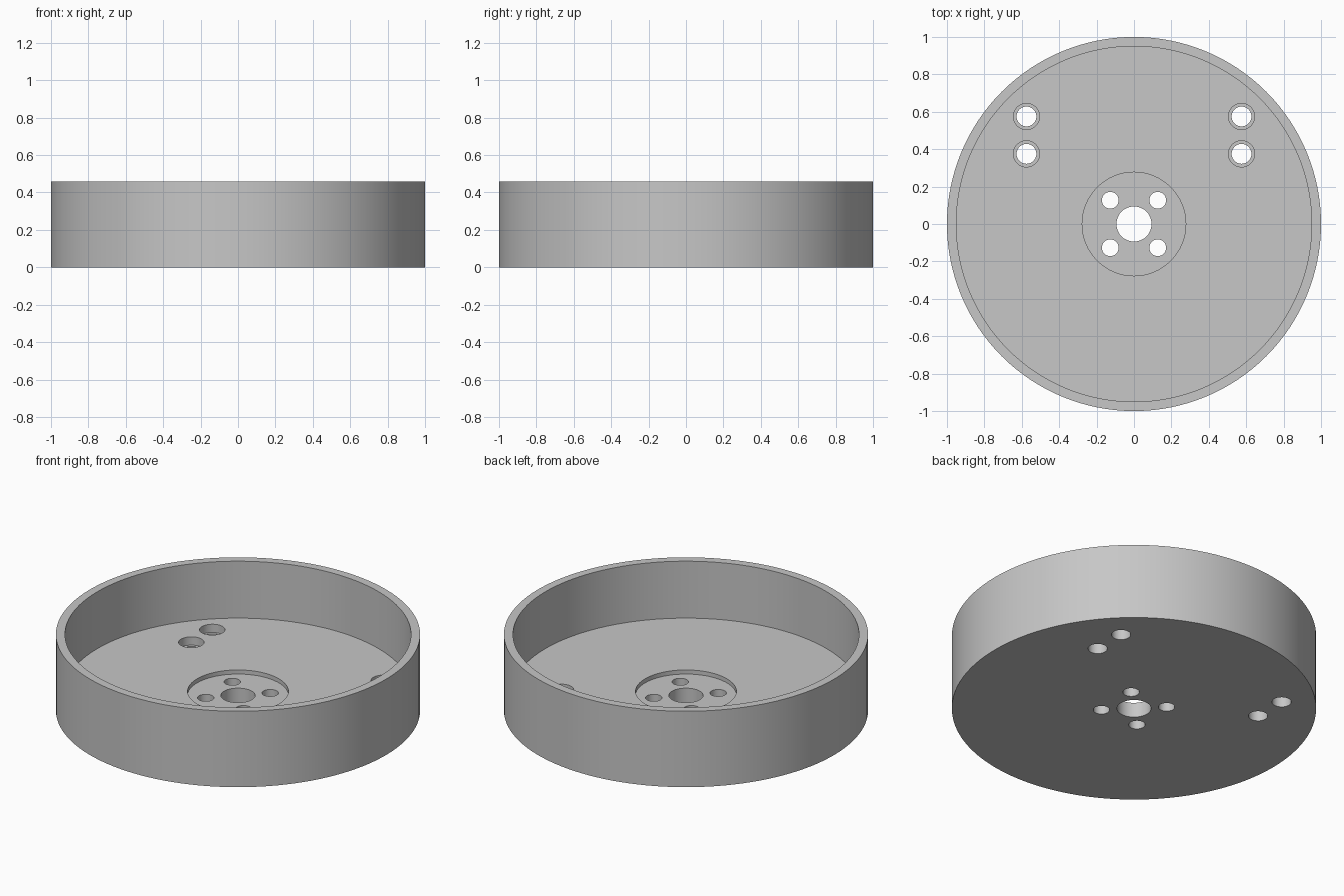
import bpy
import math

if "Cube" in bpy.data.objects:
    bpy.data.objects.remove(bpy.data.objects["Cube"], do_unlink=True)

HEIGHT = 0.46
FLOOR = 0.115      # top of the floor plate
HUB_FLOOR = 0.09   # bottom of the central recess
LEDGE = 0.065      # shoulder inside the stepped holes

grey = bpy.data.materials.new("plain_grey")
grey.use_nodes = True
colour = (0.57, 0.57, 0.57, 1)
grey.diffuse_color = colour
grey.node_tree.nodes["Principled BSDF"].inputs["Base Color"].default_value = colour


def cylinder(name, radius, bottom, top, x=0, y=0, sides=48):
    bpy.ops.mesh.primitive_cylinder_add(
        vertices=sides, radius=radius, depth=top - bottom,
        location=(x, y, (bottom + top) / 2))
    obj = bpy.context.object
    obj.name = name
    obj.data.materials.append(grey)
    return obj


def cut(target, radius, bottom, x=0, y=0, sides=48):
    """Bore a round hole from above down to the given height."""
    cutter = cylinder("hole_cutter", radius, bottom, HEIGHT + 0.1, x, y, sides)
    cutter.hide_render = True
    mod = target.modifiers.new("bore", "BOOLEAN")
    mod.operation = "DIFFERENCE"
    mod.solver = "EXACT"
    mod.object = cutter
    bpy.context.view_layer.objects.active = target
    bpy.ops.object.modifier_apply(modifier=mod.name)
    bpy.data.objects.remove(cutter, do_unlink=True)


# Round drum, hollowed to leave a thin wall and a floor plate
drum = cylinder("drum_housing", 1, 0, HEIGHT, sides=128)
cut(drum, 0.95, FLOOR, sides=128)

# Central recess with its shaft hole
cut(drum, 0.277, HUB_FLOOR, sides=64)
cut(drum, 0.094, -0.1)

# Four bolt holes around the shaft
for x in (-0.127, 0.127):
    for y in (-0.127, 0.127):
        cut(drum, 0.045, -0.1, x, y, 32)

# Two stepped mounting holes on each side
for x in (-0.575, 0.575):
    for y in (0.375, 0.575):
        cut(drum, 0.07, LEDGE, x, y, 40)
        cut(drum, 0.053, -0.1, x, y, 40)

# Smooth round walls with crisp rims
bpy.ops.object.select_all(action="DESELECT")
drum.select_set(True)
bpy.context.view_layer.objects.active = drum
bpy.ops.object.shade_smooth_by_angle(angle=math.radians(30))
